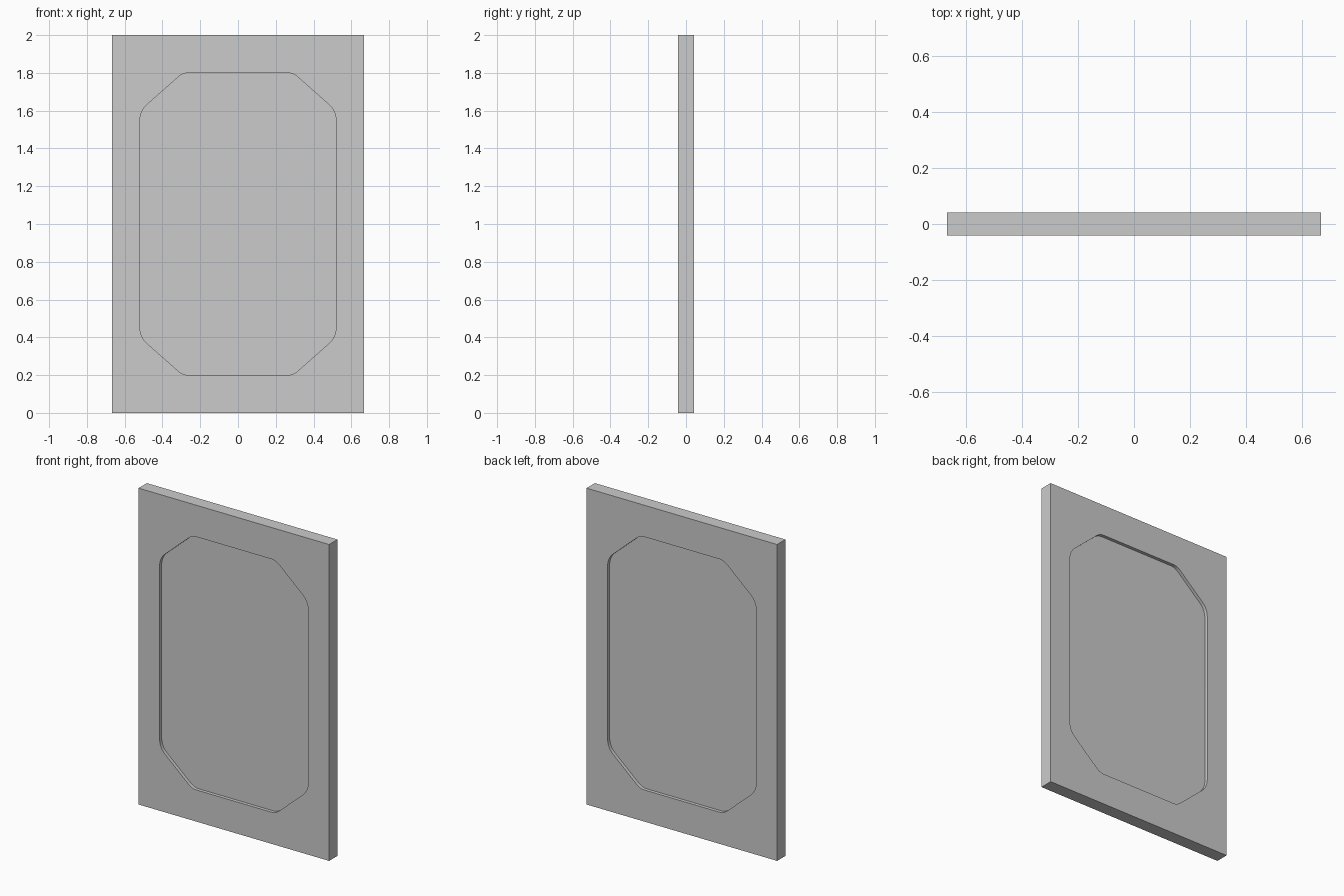
import bpy, bmesh
from mathutils import Vector

if "Cube" in bpy.data.objects:
    bpy.data.objects.remove(bpy.data.objects["Cube"])

W, T, H = 1.333, 0.083, 2.0     # panel size
RECESS = 0.021                  # depth of the pocket on each face


def round_corner(p, a, b, ta, tb, n=6):
    """Points rounding corner p, starting ta towards a and ending tb towards b."""
    s = p + (a - p).normalized() * ta
    e = p + (b - p).normalized() * tb
    return [s * (1 - t) ** 2 + p * 2 * t * (1 - t) + e * t * t
            for t in (i / n for i in range(n + 1))]


def pocket_outline():
    side, top = Vector((0.521, 0.597)), Vector((0.292, 0.80))
    quarter = round_corner(side, Vector((0.521, 0)), top, 0.065, 0.05)
    quarter += round_corner(top, side, Vector((0, 0.80)), 0.035, 0.03)
    half = quarter + [Vector((-p.x, p.y)) for p in reversed(quarter)]
    return half + [-p for p in half]


def pocket_cutter(name, y0, y1):
    bm = bmesh.new()
    face = bm.faces.new([bm.verts.new((p.x, y0, p.y + H / 2)) for p in pocket_outline()])
    out = bmesh.ops.extrude_face_region(bm, geom=[face])
    bmesh.ops.translate(bm, vec=(0, y1 - y0, 0),
                        verts=[v for v in out["geom"] if isinstance(v, bmesh.types.BMVert)])
    bmesh.ops.recalc_face_normals(bm, faces=bm.faces)
    mesh = bpy.data.meshes.new(name)
    bm.to_mesh(mesh)
    bm.free()
    ob = bpy.data.objects.new(name, mesh)
    bpy.context.collection.objects.link(ob)
    ob.hide_render = True
    return ob


# Slab
bpy.ops.mesh.primitive_cube_add(size=1, location=(0, 0, H / 2))
panel = bpy.context.object
panel.name = "recessed_panel"
panel.scale = (W, T, H)
bpy.ops.object.transform_apply(location=False, rotation=False, scale=True)

# Matching pockets on the front and back faces
inner = T / 2 - RECESS
for name, s in (("front_pocket_cutter", -1), ("back_pocket_cutter", 1)):
    cutter = pocket_cutter(name, s * inner, s * (T / 2 + 0.1))
    mod = panel.modifiers.new(name, 'BOOLEAN')
    mod.operation = 'DIFFERENCE'
    mod.solver = 'EXACT'
    mod.object = cutter
    bpy.ops.object.modifier_apply(modifier=name)
    bpy.data.objects.remove(cutter)

bpy.ops.object.shade_smooth_by_angle()
